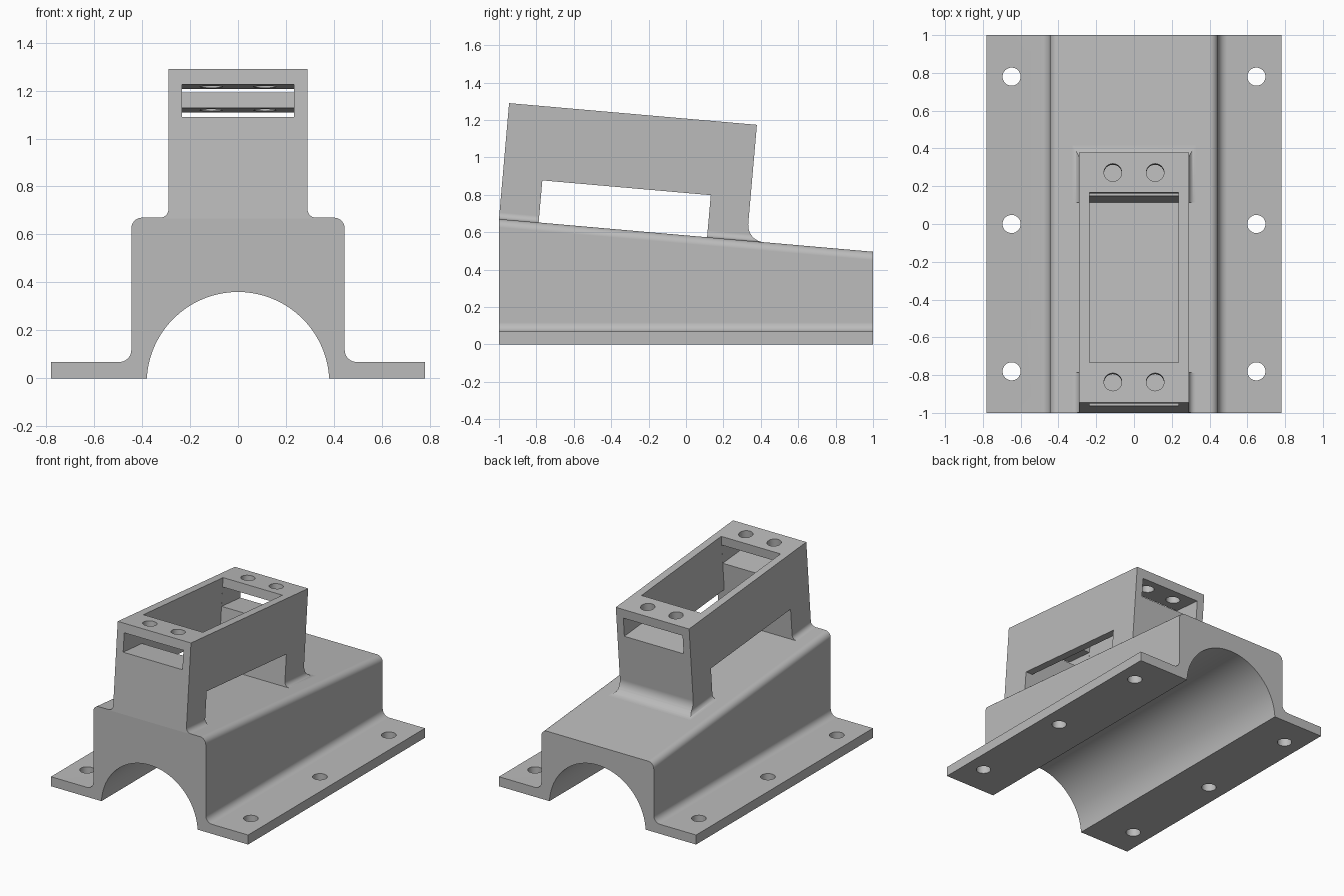
import bpy, bmesh
from math import sin, cos, tan, pi, radians, asin

if "Cube" in bpy.data.objects:
    bpy.data.objects.remove(bpy.data.objects["Cube"], do_unlink=True)

SLOPE = radians(5)
TOP = 0.67

grey = bpy.data.materials.new("plain grey")
grey.use_nodes = True
grey.diffuse_color = (0.5, 0.5, 0.5, 1)
grey.node_tree.nodes["Principled BSDF"].inputs["Base Color"].default_value = grey.diffuse_color


def arc(cx, cy, r, a0, a1, n=8):
    """Points along an arc, angles in degrees."""
    angles = [radians(a0 + (a1 - a0) * i / n) for i in range(n + 1)]
    return [(cx + r * cos(a), cy + r * sin(a)) for a in angles]


def loft(name, first, second):
    """Solid between two matching outlines."""
    bm = bmesh.new()
    a = [bm.verts.new(p) for p in first]
    b = [bm.verts.new(p) for p in second]
    bm.faces.new(a)
    bm.faces.new(b)
    for i in range(len(a)):
        j = (i + 1) % len(a)
        bm.faces.new((a[i], a[j], b[j], b[i]))
    bmesh.ops.recalc_face_normals(bm, faces=bm.faces)
    mesh = bpy.data.meshes.new(name)
    bm.to_mesh(mesh)
    bm.free()
    mesh.materials.append(grey)
    obj = bpy.data.objects.new(name, mesh)
    bpy.context.collection.objects.link(obj)
    return obj


def prism(name, outline, axis, lo, hi):
    place = {"x": lambda p, t: (t, p[0], p[1]),
             "y": lambda p, t: (p[0], t, p[1]),
             "z": lambda p, t: (p[0], p[1], t)}[axis]
    return loft(name, [place(p, lo) for p in outline], [place(p, hi) for p in outline])


def combine(obj, cutter, operation="DIFFERENCE"):
    """Apply a boolean and discard its cutter."""
    mod = obj.modifiers.new("cut", "BOOLEAN")
    mod.operation, mod.object, mod.solver = operation, cutter, "EXACT"
    bpy.context.view_layer.objects.active = obj
    bpy.ops.object.modifier_apply(modifier=mod.name)
    bpy.data.objects.remove(cutter, do_unlink=True)


def drill(obj, x, y, r, lo, hi):
    combine(obj, prism("drill", arc(x, y, r, 0, 348.75, 31), "z", lo, hi))


def finish(obj):
    bpy.ops.object.select_all(action="DESELECT")
    obj.select_set(True)
    bpy.context.view_layer.objects.active = obj
    bpy.ops.object.shade_smooth_by_angle(angle=radians(30))
    mod = obj.modifiers.new("flat shading", "WEIGHTED_NORMAL")
    mod.keep_sharp = True


def mirrored(half):
    return half + [(-x, z) for x, z in reversed(half)]


# Saddle base: flanged profile whose roof falls towards the back
def base_outline(y):
    top = TOP - (y + 1) * tan(SLOPE)
    r, drop = 0.381, 0.021
    side = arc(0.445 - 0.045, top - 0.045, 0.045, 90, 0)
    side += arc(0.495, 0.118, 0.05, 180, 270)
    side += [(0.78, 0.068), (0.78, 0)]
    start = math_angle = asin(drop / r) * 180 / pi
    arch = arc(0, -drop, r, start, 180 - start, 40)
    left = [(-x, z) for x, z in side]
    outline = side + arch + left[::-1]
    return [(x, y, z) for x, z in outline]


base = loft("saddle_base", base_outline(-1), base_outline(1))
for x in (-0.648, 0.648):
    for y in (-0.78, 0, 0.78):
        drill(base, x, y, 0.048, -0.1, 0.2)
finish(base)

# Tilted housing: side outline crossed with a flared front outline
H, L, SINK = 0.622, 1.33, -0.003
side = [(0, SINK), (0, H), (L, H)] + arc(L + 0.09, 0.09, 0.09, 180, 270) + [(L + 0.09, SINK)]
housing = prism("tilted_housing", side, "x", -0.5, 0.5)
flare = [(0.29, 0.8)] + arc(0.325, 0.035, 0.035, 180, 270) + [(0.325, -0.1)]
combine(housing, prism("flare", mirrored(flare), "y", -0.2, 1.7), "INTERSECT")

# Open well with wide side windows below it
well = [(0.235, 0.8), (0.235, 0.226), (0.6, 0.226), (0.6, -0.1)]
combine(housing, prism("well", mirrored(well), "y", 0.213, 1.117))

# Slot through both end walls, with screw holes above it
slot = [(0.2345, H - 0.065), (0.2345, H - 0.2)]
combine(housing, prism("slot", mirrored(slot), "y", -0.2, 1.7))
for x in (-0.112, 0.112):
    for y in (0.11, 1.223):
        drill(housing, x, y, 0.047, H - 0.12, 0.8)

housing.location = (0, -1, TOP)
housing.rotation_euler = (-SLOPE, 0, 0)
finish(housing)
